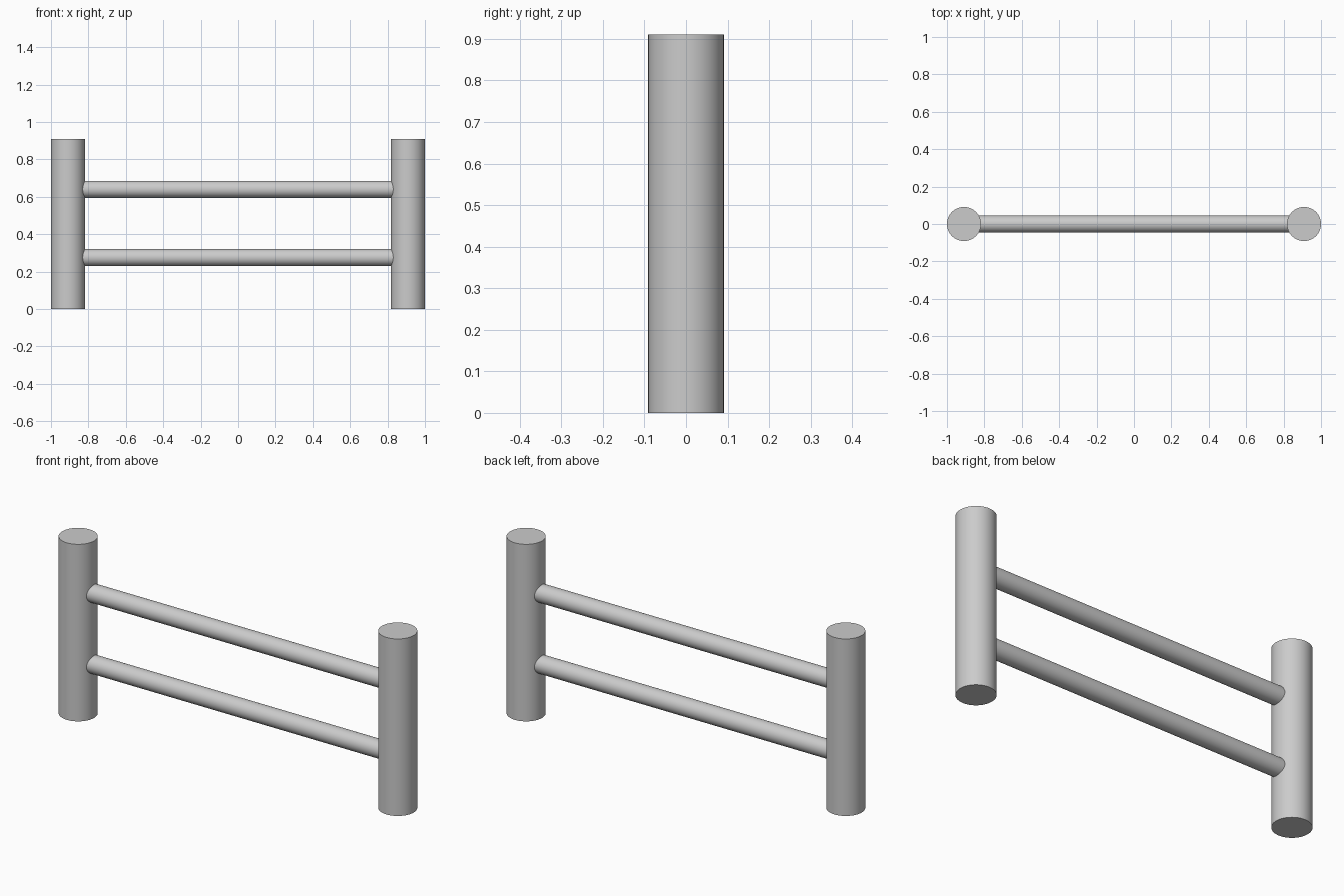
import bpy
import math

cube = bpy.data.objects.get("Cube")
if cube:
    bpy.data.objects.remove(cube, do_unlink=True)

POST_R, POST_H = 0.091, 0.91
POST_X = 1 - POST_R
RAIL_R = 0.0455

metal = bpy.data.materials.new("grey_metal")
metal.use_nodes = True
metal.diffuse_color = (0.6, 0.6, 0.6, 1)
metal.node_tree.nodes["Principled BSDF"].inputs["Base Color"].default_value = metal.diffuse_color


def tube(name, radius, length, location, rotation=(0, 0, 0)):
    bpy.ops.mesh.primitive_cylinder_add(vertices=64, radius=radius, depth=length,
                                        location=location, rotation=rotation)
    obj = bpy.context.object
    obj.name = name
    obj.data.materials.append(metal)
    bpy.ops.object.shade_smooth_by_angle(angle=math.radians(30))
    return obj


# Upright posts
for side, sign in (("left", 1), ("right", -1)):
    tube(side + "_post", POST_R, POST_H, (sign * POST_X, 0, POST_H / 2))

# Horizontal rails, ending inside the posts
for level, z in (("lower", 0.275), ("upper", 0.64)):
    tube(level + "_rail", RAIL_R, 2 * POST_X, (0, 0, z), (0, math.pi / 2, 0))
